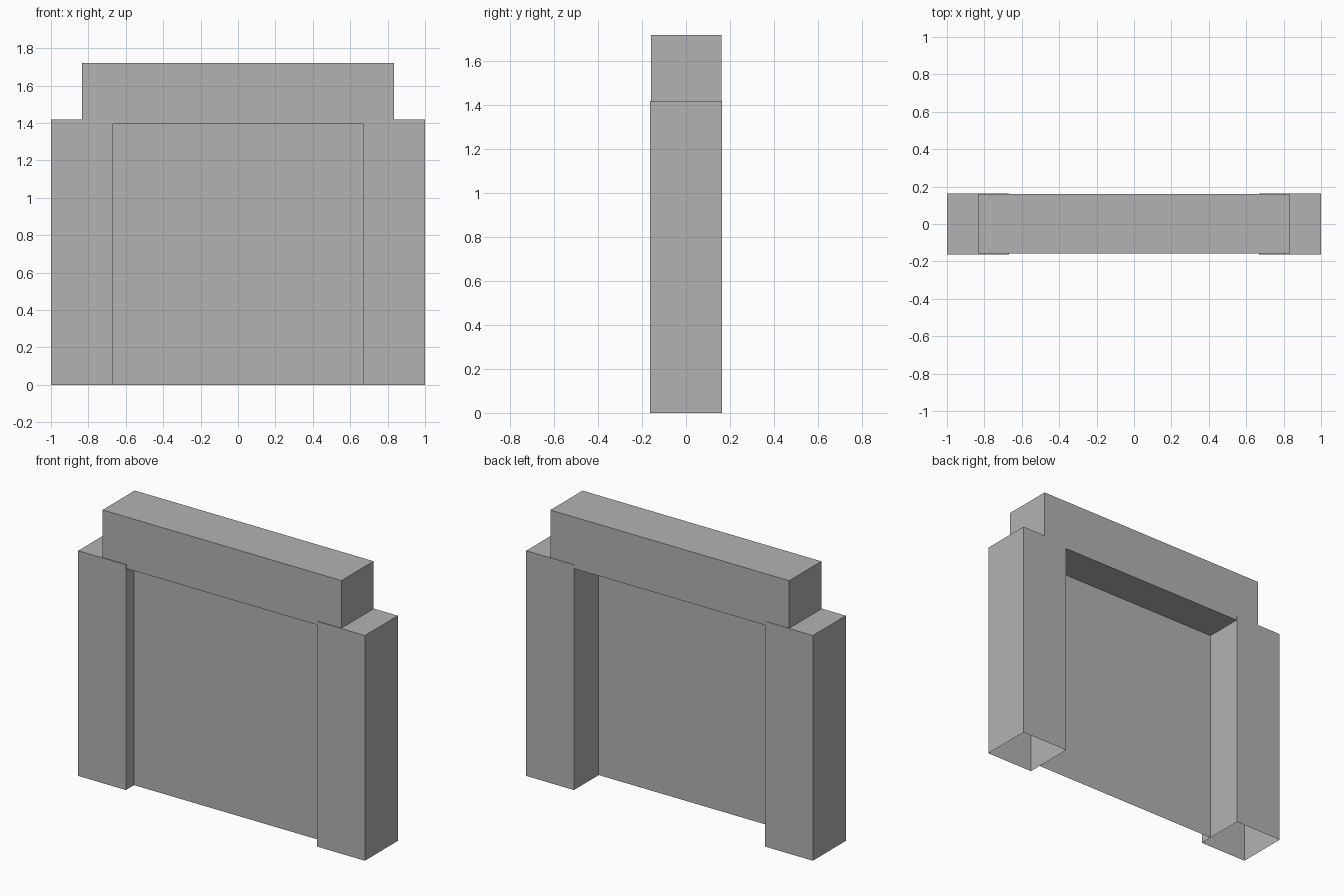
import bpy
import bmesh
from mathutils import Matrix, Vector

default = bpy.data.objects.get("Cube")
if default:
    bpy.data.objects.remove(default, do_unlink=True)

# Single plain colour
stone = bpy.data.materials.new("plain_grey")
stone.use_nodes = True
stone.diffuse_color = (0.45, 0.45, 0.45, 1)
bsdf = next(n for n in stone.node_tree.nodes if n.type == "BSDF_PRINCIPLED")
bsdf.inputs["Base Color"].default_value = stone.diffuse_color


def finish(name, bm):
    mesh = bpy.data.meshes.new(name)
    bm.to_mesh(mesh)
    bm.free()
    mesh.materials.append(stone)
    obj = bpy.data.objects.new(name, mesh)
    bpy.context.collection.objects.link(obj)
    return obj


def box(name, low, high, open_bottom=False):
    low, high = Vector(low), Vector(high)
    bm = bmesh.new()
    bmesh.ops.create_cube(bm, size=1, matrix=Matrix.Translation((low + high) / 2)
                          @ Matrix.Diagonal((*(high - low), 1)))
    if open_bottom:
        bottom = [f for f in bm.faces if f.normal.z < -0.5]
        bmesh.ops.delete(bm, geom=bottom, context="FACES_ONLY")
    return finish(name, bm)


PILLAR_TOP = 1.42
BEAM_BOTTOM = 1.395
INNER_X = 0.667
DEPTH = 0.164

# Hollow pillars, open underneath
for side, x0, x1 in (("right", -1, -INNER_X), ("left", INNER_X, 1)):
    box(side + "_pillar", (x0, -DEPTH, 0), (x1, DEPTH, PILLAR_TOP), open_bottom=True)

# Cross beam resting in the pillar tops
box("top_beam", (-0.833, -0.159, BEAM_BOTTOM), (0.833, 0.161, 1.72))

# Thin sheet filling the opening, set near the front
bm = bmesh.new()
panel_y = -0.083
corners = ((-INNER_X, 0), (INNER_X, 0), (INNER_X, BEAM_BOTTOM), (-INNER_X, BEAM_BOTTOM))
bm.faces.new([bm.verts.new((x, panel_y, z)) for x, z in corners])
finish("infill_panel", bm)
